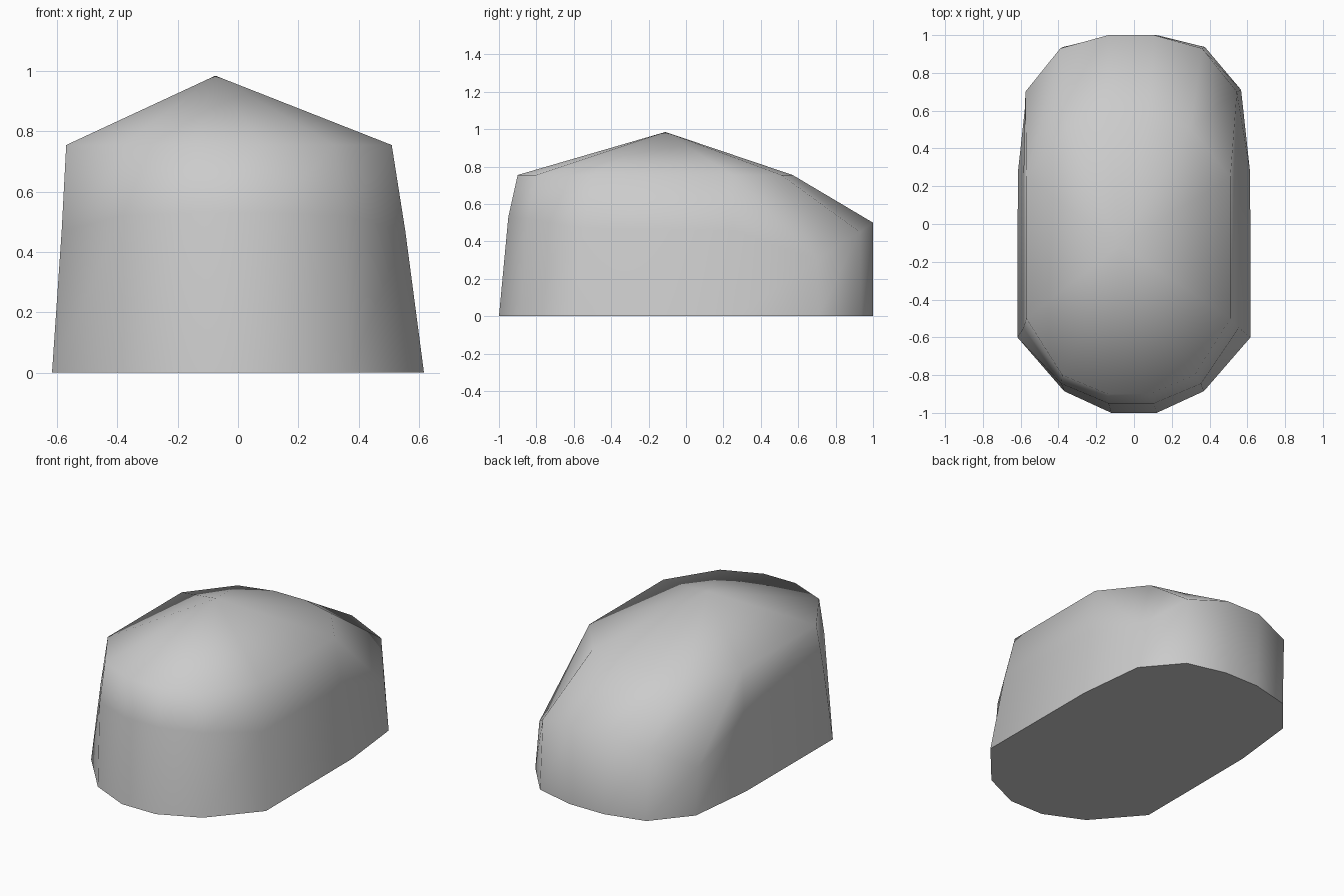
import bpy
import bmesh

if "Cube" in bpy.data.objects:
    bpy.data.objects.remove(bpy.data.objects["Cube"])

# Right half of each contour, from front to back: (x, y, z)
BASE = [(.12, -1, 0), (.37, -.885, 0), (.617, -.6, 0), (.615, .27, 0),
        (.567, .71, 0), (.375, .937, 0), (.12, 1, 0)]
MIDDLE = [(.12, -.95, .53), (.37, -.845, .52), (.57, -.55, .47), (.57, .25, .46),
          (.56, .70, .30), (.375, .93, .45), (.12, 1, .50)]
CROWN = [(.11, -.9, .755), (.35, -.8, .755), (.54, -.5, .755), (.54, .245, .755),
         (.54, .245, .755), (.33, .51, .755), (.11, .57, .755)]


def ring(bm, half, shift):
    """Mirror a half contour into a closed loop, leaning sideways by shift."""
    pts = half + [(-x, y, z) for x, y, z in reversed(half)]
    return [bm.verts.new((x + shift, y, z)) for x, y, z in pts]


def band(bm, low, high):
    n = len(low)
    for i in range(n):
        j = (i + 1) % n
        bm.faces.new((low[i], low[j], high[j], high[i]))


bm = bmesh.new()
base = ring(bm, BASE, 0)
middle = ring(bm, MIDDLE, -.015)
crown = ring(bm, CROWN, -.03)

# Side walls
band(bm, base, middle)
band(bm, middle, crown)

# Low peaked top
apex = bm.verts.new((-.075, -.11, .985))
for i in range(len(crown)):
    bm.faces.new((crown[i], crown[(i + 1) % len(crown)], apex))

# Flat underside, and merging of the doubled crown corners
bottom = bm.faces.new(list(reversed(base)))
bmesh.ops.remove_doubles(bm, verts=bm.verts, dist=.001)
bmesh.ops.recalc_face_normals(bm, faces=bm.faces)

# Smooth body with a sharp bottom rim
for f in bm.faces:
    f.smooth = True
for e in bm.edges:
    if all(v.co.z < .001 for v in e.verts):
        e.smooth = False

mesh = bpy.data.meshes.new("rounded_boulder")
bm.to_mesh(mesh)
bm.free()
bpy.context.collection.objects.link(bpy.data.objects.new("rounded_boulder", mesh))
